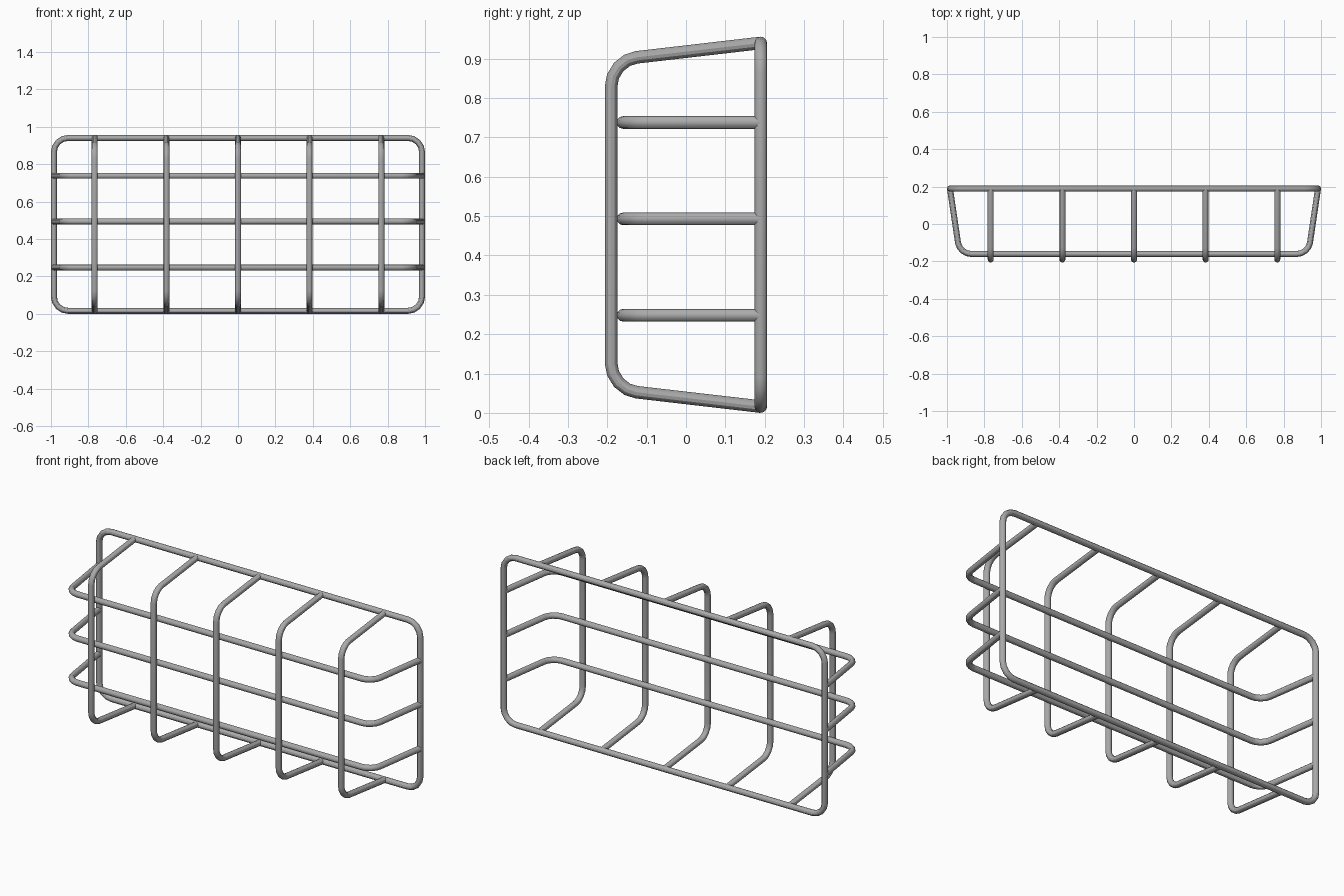
import bpy
from mathutils import Vector

cube = bpy.data.objects.get("Cube")
if cube:
    bpy.data.objects.remove(cube, do_unlink=True)

WIRE = 0.016
BACK = 0.19
WIDTH = 0.984          # half width of the back frame
LOW, HIGH = 0.016, 0.94

steel = bpy.data.materials.new("grey_steel")
steel.use_nodes = True
colour = (0.4, 0.4, 0.4, 1)
steel.diffuse_color = colour
steel.node_tree.nodes["Principled BSDF"].inputs["Base Color"].default_value = colour


def rounded(points, setback, closed, steps=4):
    """Replace each corner of a path with a short curve."""
    path = []
    for i, p in enumerate(points):
        if not closed and i in (0, len(points) - 1):
            path.append(p)
            continue
        before = p + (points[i - 1] - p).normalized() * setback
        after = p + (points[(i + 1) % len(points)] - p).normalized() * setback
        # weighted quadratic, close to a circular arc
        for k in range(steps + 1):
            t = k / steps
            a, b, c = (1 - t) ** 2, 1.4 * t * (1 - t), t ** 2
            path.append((before * a + p * b + after * c) / (a + b + c))
    return path


def wire(name, corners, setback, closed=False):
    """Sweep a round wire along a path with rounded corners."""
    path = rounded([Vector(c) for c in corners], setback, closed)
    curve = bpy.data.curves.new(name, "CURVE")
    curve.dimensions = "3D"
    curve.bevel_depth = WIRE
    curve.bevel_resolution = 4
    curve.use_fill_caps = True
    spline = curve.splines.new("POLY")
    spline.points.add(len(path) - 1)
    for point, co in zip(spline.points, path):
        point.co = (*co, 1)
    spline.use_cyclic_u = closed
    obj = bpy.data.objects.new(name, curve)
    bpy.context.collection.objects.link(obj)
    bpy.ops.object.select_all(action="DESELECT")
    obj.select_set(True)
    bpy.context.view_layer.objects.active = obj
    bpy.ops.object.convert(target="MESH")
    obj = bpy.context.object
    obj.data.materials.clear()
    obj.data.materials.append(steel)
    bpy.ops.object.shade_smooth_by_angle()


# Back frame
wire("back_frame", [(-WIDTH, BACK, LOW), (WIDTH, BACK, LOW),
                    (WIDTH, BACK, HIGH), (-WIDTH, BACK, HIGH)], 0.075, True)

# Upright hoops
for i in range(5):
    x = (i - 2) * 0.383
    wire(f"upright_hoop_{i + 1}", [(x, BACK, LOW), (x, -BACK, LOW + 0.044),
                                   (x, -BACK, HIGH - 0.044), (x, BACK, HIGH)], 0.065)

# Level bars
for i in range(3):
    z = 0.248 + i * 0.245
    wire(f"level_bar_{i + 1}", [(-WIDTH, BACK, z), (-0.932, -0.16, z),
                                (0.932, -0.16, z), (WIDTH, BACK, z)], 0.06)
